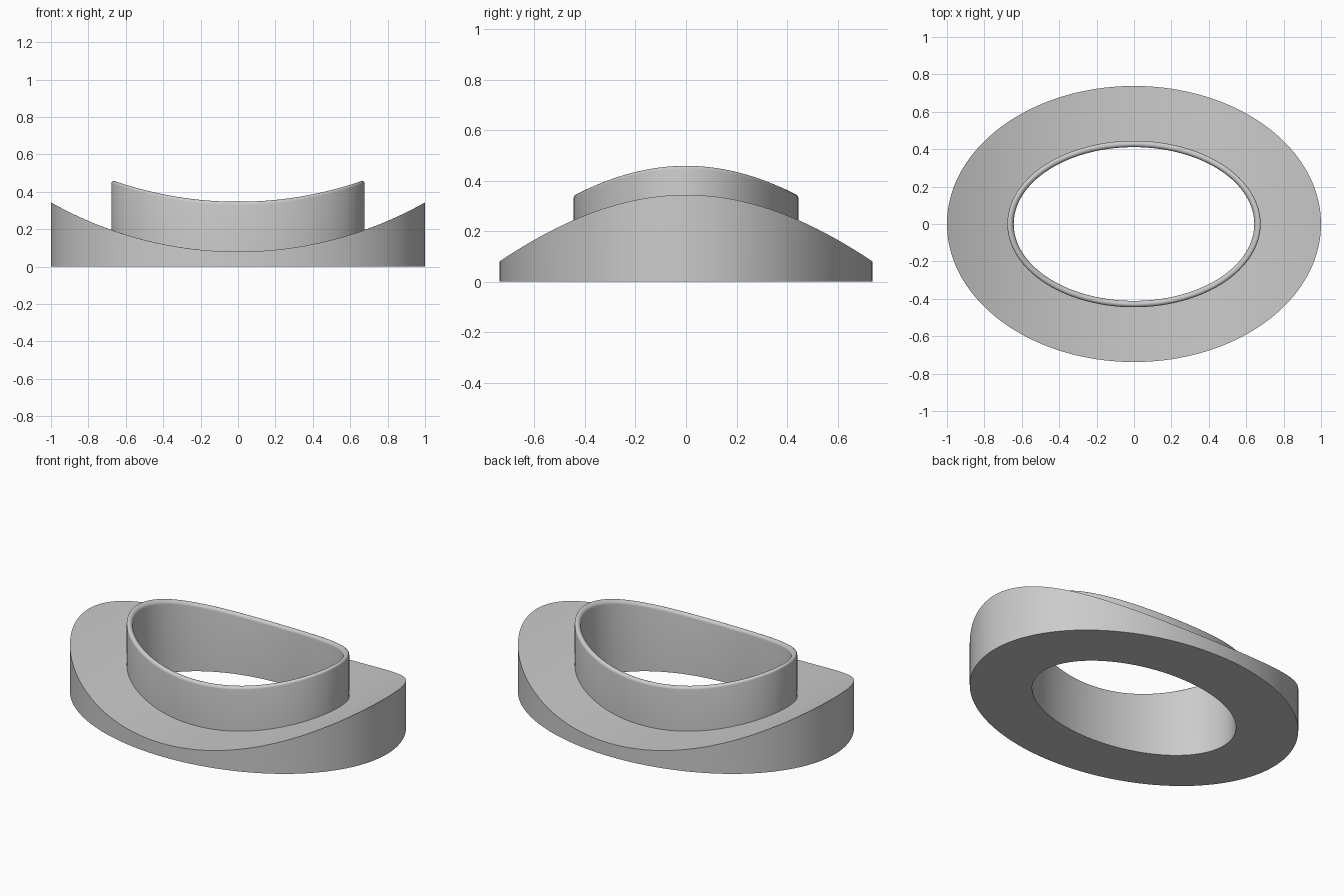
import bpy, bmesh
from math import sin, cos, pi, sqrt, radians

cube = bpy.data.objects.get("Cube")
if cube:
    bpy.data.objects.remove(cube, do_unlink=True)

SEGMENTS = 160
OUTER = (1.0, 0.738)        # flange half-axes
COLLAR = (0.677, 0.445)     # collar outside half-axes
WALL = 0.034                # collar wall thickness
BASE_TOP = 0.08             # flange thickness at the middle
COLLAR_RISE = 0.267         # collar height above the flange
SADDLE_RADIUS = 2.03
RIM = WALL / 2


def saddle(x):
    """Height of the cylindrical saddle surface above its lowest line."""
    return SADDLE_RADIUS - sqrt(SADDLE_RADIUS ** 2 - x * x)


def ring(bm, a, b, height=None):
    """Elliptical loop, flat on the ground or riding on the saddle."""
    verts = []
    for i in range(SEGMENTS):
        t = 2 * pi * i / SEGMENTS
        x, y = a * cos(t), b * sin(t)
        z = 0 if height is None else height + saddle(x)
        verts.append(bm.verts.new((x, y, z)))
    return verts


bm = bmesh.new()

# Flange: outer wall, then the saddle-shaped top in to the collar
rings = [ring(bm, *OUTER)]
STEPS = 8
for k in range(STEPS + 1):
    f = k / STEPS
    a, b = (o + (c - o) * f for o, c in zip(OUTER, COLLAR))
    rings.append(ring(bm, a, b, BASE_TOP))

# Collar: outer wall and half-round rim
RIM_STEPS = 10
rim_height = BASE_TOP + COLLAR_RISE - RIM
for k in range(RIM_STEPS + 1):
    t = pi * k / RIM_STEPS
    inset = RIM - RIM * cos(t)
    rings.append(ring(bm, COLLAR[0] - inset, COLLAR[1] - inset,
                      rim_height + RIM * sin(t)))

# Bore: straight down to the flat underside
rings.append(ring(bm, COLLAR[0] - WALL, COLLAR[1] - WALL))

# Skin the closed section
for lower, upper in zip(rings, rings[1:] + rings[:1]):
    for i in range(SEGMENTS):
        j = (i + 1) % SEGMENTS
        bm.faces.new((lower[i], lower[j], upper[j], upper[i]))
bmesh.ops.recalc_face_normals(bm, faces=bm.faces)

mesh = bpy.data.meshes.new("saddle_flange_with_collar")
bm.to_mesh(mesh)
bm.free()
body = bpy.data.objects.new("saddle_flange_with_collar", mesh)
bpy.context.collection.objects.link(body)

# Single grey material
grey = bpy.data.materials.new("plain_grey")
grey.use_nodes = True
colour = (0.6, 0.6, 0.6, 1)
grey.diffuse_color = colour
grey.node_tree.nodes["Principled BSDF"].inputs["Base Color"].default_value = colour
mesh.materials.append(grey)

# Smooth walls with crisp edges
bpy.ops.object.select_all(action="DESELECT")
body.select_set(True)
bpy.context.view_layer.objects.active = body
bpy.ops.object.shade_smooth_by_angle(angle=radians(30))
